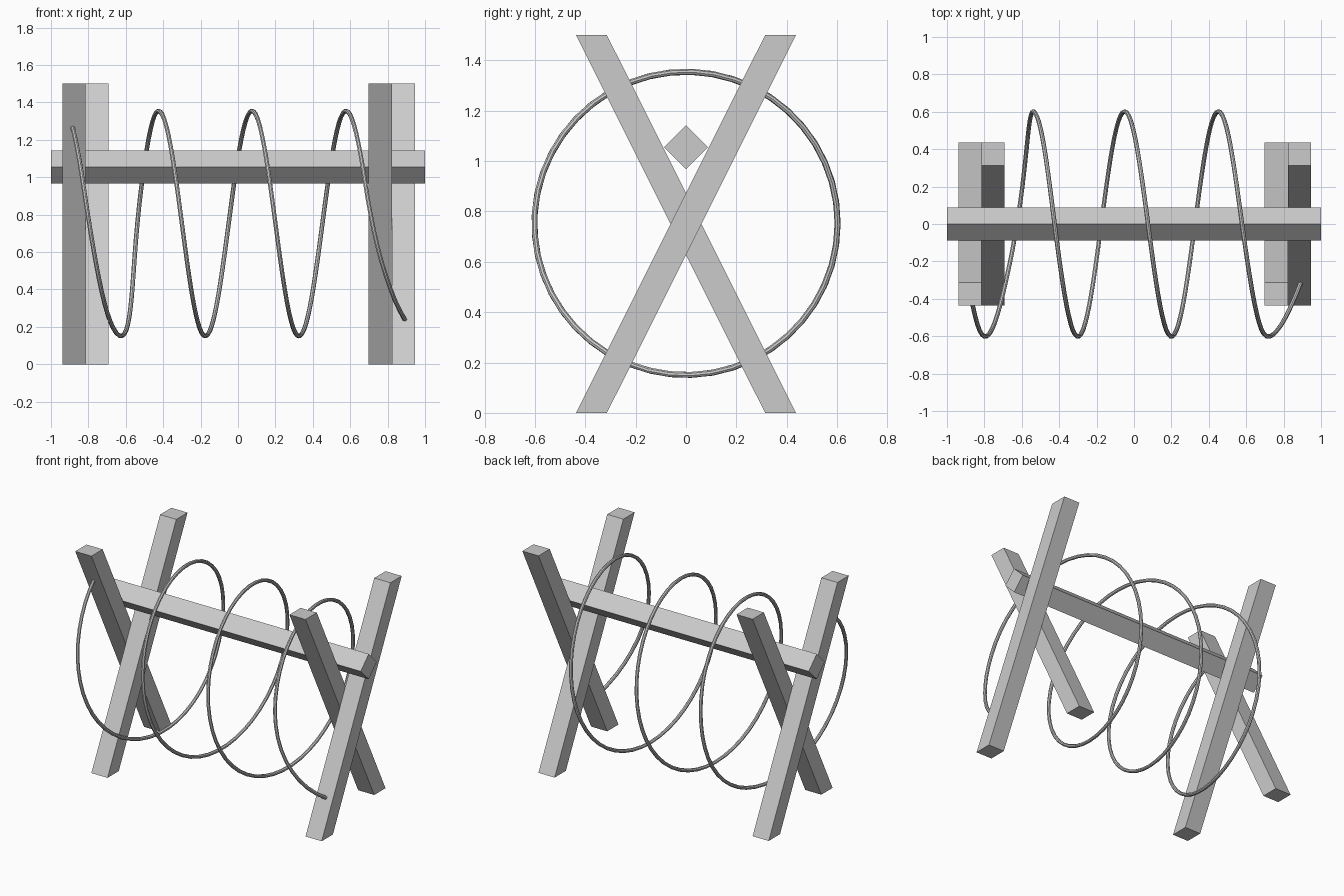
import bpy
from math import sin, cos, radians

if "Cube" in bpy.data.objects:
    bpy.data.objects.remove(bpy.data.objects["Cube"])


def prism(name, profile, x0, x1):
    """Extrude a (y, z) profile along x."""
    n = len(profile)
    verts = [(x, y, z) for x in (x0, x1) for y, z in profile]
    faces = [tuple(reversed(range(n))), tuple(range(n, 2 * n))]
    faces += [(i, (i + 1) % n, n + (i + 1) % n, n + i) for i in range(n)]
    mesh = bpy.data.meshes.new(name)
    mesh.from_pydata(verts, [], faces)
    ob = bpy.data.objects.new(name, mesh)
    bpy.context.collection.objects.link(ob)
    return ob


# Crossed legs: ends cut level with the ground
lean_back = [(-0.437, 0), (-0.314, 0), (0.437, 1.5), (0.314, 1.5)]
lean_front = [(-y, z) for y, z in reversed(lean_back)]
for side, x in (("left", -0.939), ("right", 0.699)):
    prism(f"{side}_leg_leaning_forward", lean_front, x, x + 0.1235)
    prism(f"{side}_leg_leaning_back", lean_back, x + 0.1235, x + 0.247)

# Square beam resting on its corner in the crossings
h, cz = 0.0873, 1.055
prism("cross_beam", [(0, cz - h), (h, cz), (0, cz + h), (-h, cz)], -1, 1)

# Coiled wire: (angle, x) keys, evenly pitched with stretched ends
keys = [(-59, -0.885), (0, -0.797), (45, -0.715), (90, -0.622), (120, -0.582),
        (180, -0.541), (270, -0.425), (360, -0.30), (720, 0.20),
        (990, 0.577), (1080, 0.712), (1110, 0.795), (1139, 0.893)]


def coil_x(a):
    for (a0, x0), (a1, x1) in zip(keys, keys[1:]):
        if a <= a1:
            return x0 + (x1 - x0) * (a - a0) / (a1 - a0)
    return keys[-1][1]


R, wire_z, steps = 0.602, 0.7525, 150
curve = bpy.data.curves.new("wire_coil", "CURVE")
curve.dimensions = "3D"
curve.bevel_depth = 0.012
curve.bevel_resolution = 2
curve.use_fill_caps = True
spline = curve.splines.new("POLY")
spline.points.add(steps)
for i, p in enumerate(spline.points):
    a = -59 + 1198 * i / steps
    # average nearby samples so the pitch changes smoothly
    near = [min(max(a + d, -59), 1139) for d in (-16, -8, 0, 8, 16)]
    x = coil_x(a) if i in (0, steps) else sum(map(coil_x, near)) / 5
    if a < -43 or a > 1123:
        x = coil_x(a)
    t = radians(a)
    p.co = (x, -R * cos(t), wire_z - R * sin(t), 1)
spline.use_smooth = True
coil = bpy.data.objects.new("wire_coil", curve)
bpy.context.collection.objects.link(coil)
bpy.context.view_layer.objects.active = coil
coil.select_set(True)
bpy.ops.object.convert(target="MESH")
bpy.ops.object.shade_smooth_by_angle()
